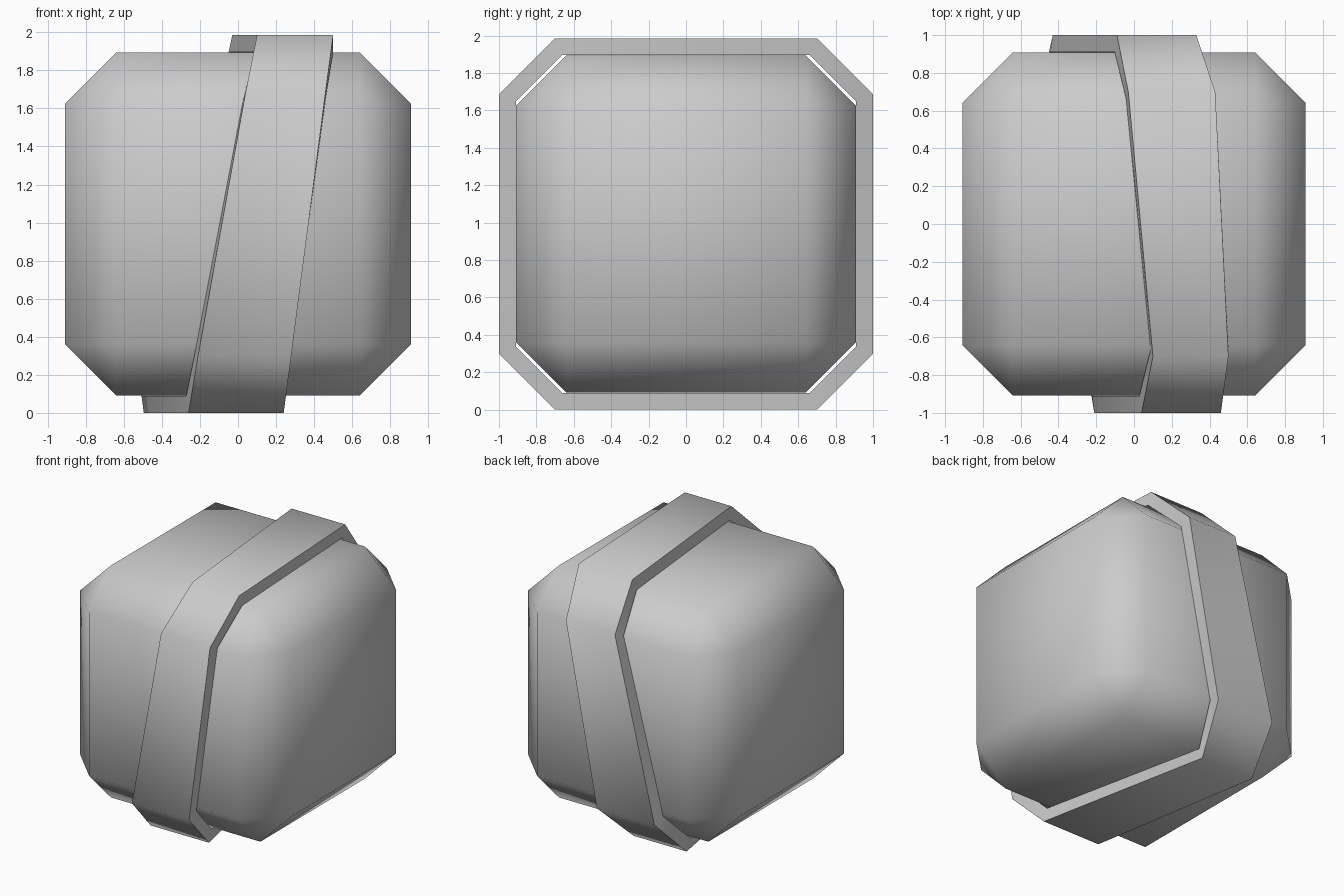
import bpy, bmesh, math

if "Cube" in bpy.data.objects:
    bpy.data.objects.remove(bpy.data.objects["Cube"])

CZ = 0.9925  # height of the centre


def finish(name, bm):
    bmesh.ops.recalc_face_normals(bm, faces=bm.faces)
    me = bpy.data.meshes.new(name)
    bm.to_mesh(me)
    bm.free()
    ob = bpy.data.objects.new(name, me)
    bpy.context.collection.objects.link(ob)
    bpy.ops.object.select_all(action='DESELECT')
    ob.select_set(True)
    bpy.context.view_layer.objects.active = ob
    bpy.ops.object.shade_smooth_by_angle(angle=math.radians(60))
    return ob


# Block body: cube with a single wide chamfer on every edge
bm = bmesh.new()
bmesh.ops.create_cube(bm, size=2)
for v in bm.verts:
    v.co.x *= 0.908
    v.co.y *= 0.908
    v.co.z = CZ + v.co.z * 0.9
bmesh.ops.bevel(bm, geom=bm.edges[:], offset=0.267, offset_type='OFFSET',
                segments=1, affect='EDGES', clamp_overlap=False)
finish("block_body", bm)


# Slanted strap: octagonal loop round the body, with its edges leaning in x
def octagon(hy, hz, c):
    return [(-hy + c, hz), (-hy, hz - c), (-hy, -hz + c), (-hy + c, -hz),
            (hy - c, -hz), (hy, -hz + c), (hy, hz - c), (hy - c, hz)]


left = [0.10, 0.04, -0.21, -0.26, -0.495, -0.43, -0.09, -0.03]
right = [0.50, 0.46, 0.28, 0.24, -0.04, 0.065, 0.33, 0.43]
outer = octagon(1.0, CZ, 0.30)
inner = octagon(0.91, CZ - 0.09, 0.247)

bm = bmesh.new()
rings = []
for prof, xs, dx in ((outer, left, 0), (outer, right, 0),
                     (inner, right, 0), (inner, left, -0.012)):
    rings.append([bm.verts.new((x + dx, y, z + CZ))
                  for (y, z), x in zip(prof, xs)])
for r in range(4):
    a, b = rings[r], rings[(r + 1) % 4]
    for i in range(8):
        j = (i + 1) % 8
        bm.faces.new((a[i], a[j], b[j], b[i]))
finish("slanted_strap", bm)
